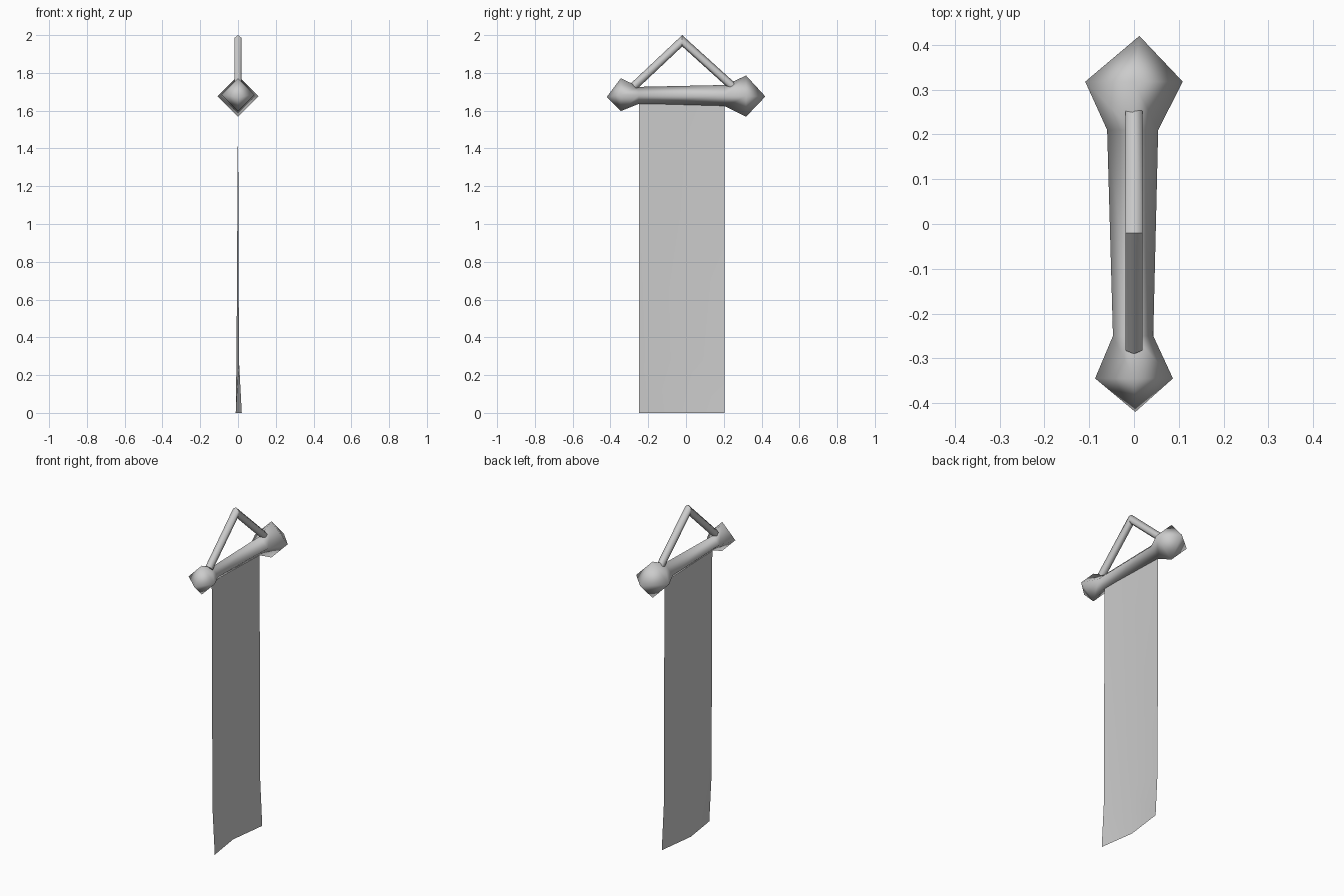
import bpy, math
from mathutils import Vector

cube = bpy.data.objects.get("Cube")
if cube:
    bpy.data.objects.remove(cube, do_unlink=True)

grey = bpy.data.materials.new("plain grey")
grey.use_nodes = True
colour = (0.6, 0.6, 0.6, 1)
grey.diffuse_color = colour
grey.node_tree.nodes["Principled BSDF"].inputs["Base Color"].default_value = colour


def make(name, verts, faces, angle=None):
    mesh = bpy.data.meshes.new(name)
    mesh.from_pydata(verts, [], faces)
    mesh.materials.append(grey)
    obj = bpy.data.objects.new(name, mesh)
    bpy.context.collection.objects.link(obj)
    bpy.ops.object.select_all(action='DESELECT')
    obj.select_set(True)
    bpy.context.view_layer.objects.active = obj
    if angle:
        bpy.ops.object.shade_smooth_by_angle(angle=math.radians(angle))
    else:
        bpy.ops.object.shade_smooth()
    return obj


def bridge(rings, n):
    """Quads joining consecutive rings of n vertices that run along +y."""
    return [(r * n + i, r * n + (i + 1) % n, (r + 1) * n + (i + 1) % n, (r + 1) * n + i)
            for r in range(rings - 1) for i in range(n)]


# Crossbar with a pointed knob at each end: (y, x, z, radius)
sections = [(-0.345, 0.0, 1.685, 0.087), (-0.25, -0.002, 1.681, 0.045),
            (0.21, -0.003, 1.679, 0.057), (0.318, 0.0, 1.677, 0.109)]
sides = 4
verts = [(x + r * math.sin(math.tau * i / sides), y, z + r * math.cos(math.tau * i / sides))
         for y, x, z, r in sections for i in range(sides)]
faces = bridge(len(sections), sides)
front_tip, back_tip = len(verts), len(verts) + 1
last = (len(sections) - 1) * sides
verts += [(0.003, -0.42, 1.672), (0.012, 0.42, 1.675)]
for i in range(sides):
    j = (i + 1) % sides
    faces += [(front_tip, j, i), (back_tip, last + i, last + j)]
make("crossbar", verts, [f[::-1] for f in faces])


# Hanger: two six-sided rods mitred together at the apex
def hanger_rod(name, end_y, end_z, radius=0.022, n=6):
    apex, end = Vector((0, -0.02, 1.97)), Vector((0, end_y, end_z))
    along = (end - apex).normalized()
    up = Vector((1, 0, 0)).cross(along)
    if up.z < 0:
        up = -up
    base = [Vector((radius * math.sin(math.tau * i / n), 0, 0))
            + up * radius * math.cos(math.tau * i / n) for i in range(n)]
    ring = [apex + b - along * (b.y / along.y) for b in base]
    ring += [end + b for b in base]
    quads = bridge(2, n) + [tuple(range(n, 2 * n))]
    if along.y > 0:
        quads = [q[::-1] for q in quads[:-1]] + [quads[-1][::-1]]
        quads[-1] = quads[-1][::-1]
    make(name, ring, quads, 70)


hanger_rod("back_hanger_rod", 0.245, 1.73)
hanger_rod("front_hanger_rod", -0.275, 1.73)

# Hanging cloth: a thin sheet that curls gently at its lower edge
columns = (-0.25, -0.03, 0.205)
rows = [(1.635, (0, 0, 0)), (0.28, (0.005, -0.008, 0.004)), (0, (0.02, -0.012, 0.018))]
verts = [(x, y, z) for z, offsets in rows for y, x in zip(columns, offsets)]
faces = [(r * 3 + c, r * 3 + 3 + c, r * 3 + 4 + c, r * 3 + 1 + c)
         for r in range(2) for c in range(2)]
make("cloth", verts, faces)

# Face normals outward on the solid parts
import bmesh
for name in ("crossbar", "back_hanger_rod", "front_hanger_rod"):
    mesh = bpy.data.objects[name].data
    bm = bmesh.new()
    bm.from_mesh(mesh)
    bmesh.ops.recalc_face_normals(bm, faces=bm.faces)
    bm.to_mesh(mesh)
    bm.free()
